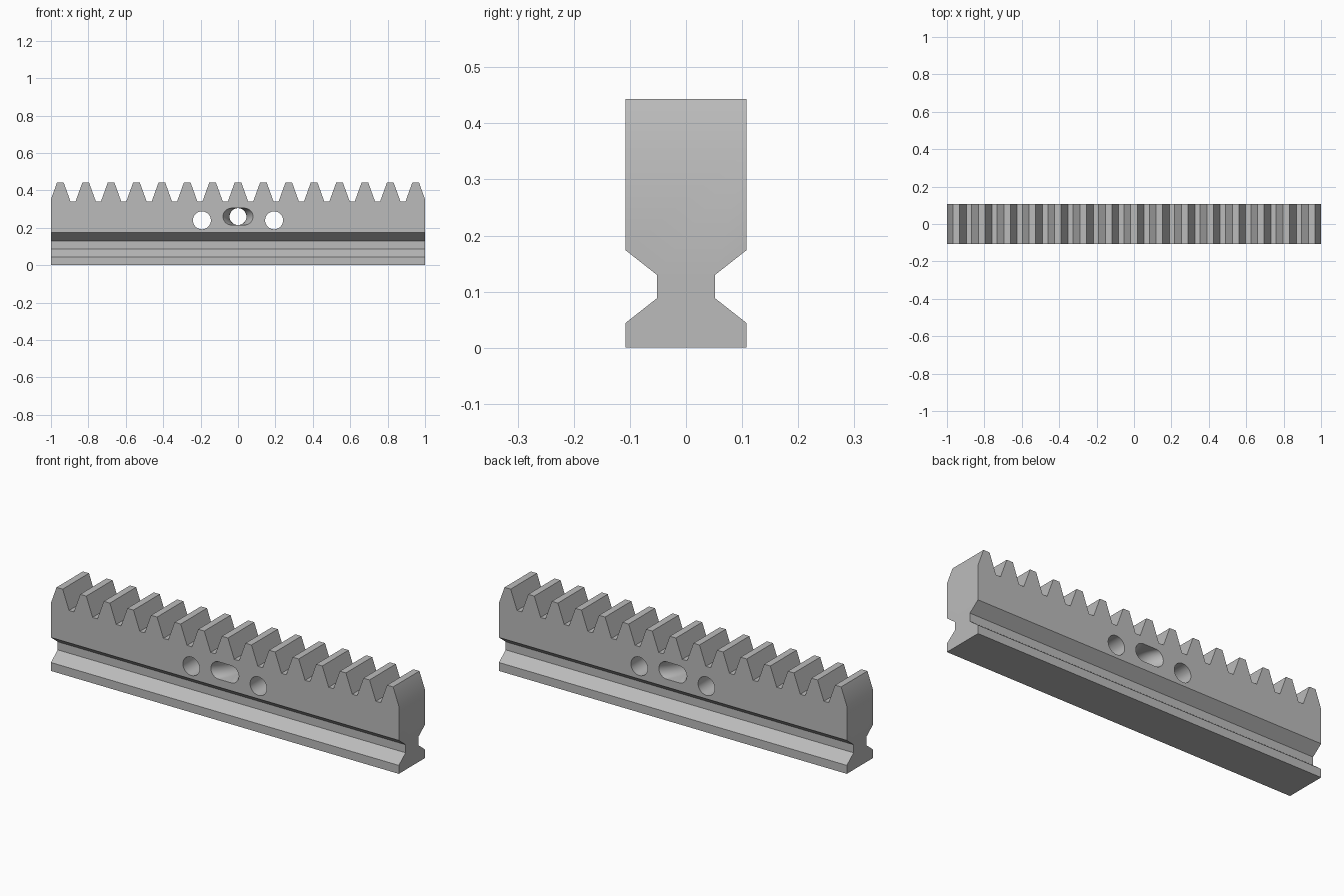
import bpy, bmesh, math

if "Cube" in bpy.data.objects:
    bpy.data.objects.remove(bpy.data.objects["Cube"])

HALF_LENGTH, HALF_DEPTH = 1.0, 0.108
ROOT_Z, TIP_Z = 0.342, 0.443
PITCH, TIP_HALF, ROOT_HALF = 0.1357, 0.0175, 0.054

steel = bpy.data.materials.new("grey steel")
steel.use_nodes = True
steel.diffuse_color = (0.5, 0.5, 0.5, 1)
steel.node_tree.nodes["Principled BSDF"].inputs["Base Color"].default_value = (0.5, 0.5, 0.5, 1)


def loft(name, rings):
    """Closed solid skinned through rings that have equal point counts."""
    bm = bmesh.new()
    loops = [[bm.verts.new(p) for p in ring] for ring in rings]
    for a, b in zip(loops, loops[1:]):
        for i in range(len(a)):
            j = (i + 1) % len(a)
            bm.faces.new((a[i], a[j], b[j], b[i]))
    bm.faces.new(loops[0])
    bm.faces.new(loops[-1])
    bmesh.ops.recalc_face_normals(bm, faces=bm.faces)
    mesh = bpy.data.meshes.new(name)
    bm.to_mesh(mesh)
    bm.free()
    mesh.materials.append(steel)
    obj = bpy.data.objects.new(name, mesh)
    bpy.context.collection.objects.link(obj)
    return obj


def hole(name, x, z, radius, flare, steps):
    """Round bore along y whose two mouths widen sideways into slots."""
    rings = []
    for k in range(steps + 1):
        t = 2.2 * k / steps - 1.1
        spread = flare * t * t
        ring = []
        for i in range(48):
            a = 2 * math.pi * (i + 0.5) / 48
            side = math.copysign(spread, math.cos(a))
            ring.append((x + side + radius * math.cos(a), HALF_DEPTH * t, z + radius * math.sin(a)))
        rings.append(ring)
    return loft(name, rings)


# Toothed bar: side outline with trapezoid teeth, end teeth clipped at the bar ends
end_z = ROOT_Z + (TIP_Z - ROOT_Z) * (ROOT_HALF - (HALF_LENGTH - 7 * PITCH)) / (ROOT_HALF - TIP_HALF)
outline = [(HALF_LENGTH, 0), (-HALF_LENGTH, 0)]
for n in range(-7, 8):
    c = n * PITCH
    outline += [(-HALF_LENGTH, end_z) if n == -7 else (c - ROOT_HALF, ROOT_Z),
                (c - TIP_HALF, TIP_Z), (c + TIP_HALF, TIP_Z),
                (HALF_LENGTH, end_z) if n == 7 else (c + ROOT_HALF, ROOT_Z)]
rack = loft("toothed_rack", [[(x, y, z) for x, z in outline] for y in (-HALF_DEPTH, HALF_DEPTH)])

# Guide grooves along both long sides
cutters = []
slope = (0.174 - 0.13) / (HALF_DEPTH - 0.052)
over = 0.02
for side in (-1, 1):
    section = [(0.052, 0.088), (0.052, 0.13),
               (HALF_DEPTH + over, 0.174 + over * slope),
               (HALF_DEPTH + over, 0.044 - over * slope)]
    cutters.append(loft("groove_cutter", [[(x, side * y, z) for y, z in section] for x in (-1.1, 1.1)]))

# Two bolt holes and the central bore flared to a slot on each face
for x in (-0.193, 0.193):
    cutters.append(hole("bolt_hole_cutter", x, 0.24, 0.048, 0, 1))
cutters.append(hole("slot_cutter", 0, 0.26, 0.045, 0.035, 16))

bpy.context.view_layer.objects.active = rack
rack.select_set(True)
for cutter in cutters:
    cutter.hide_render = True
    mod = rack.modifiers.new("cut", "BOOLEAN")
    mod.operation, mod.solver, mod.object = "DIFFERENCE", "EXACT", cutter
    bpy.ops.object.modifier_apply(modifier=mod.name)
    bpy.data.objects.remove(cutter)

bpy.ops.object.shade_smooth_by_angle(angle=math.radians(25))
